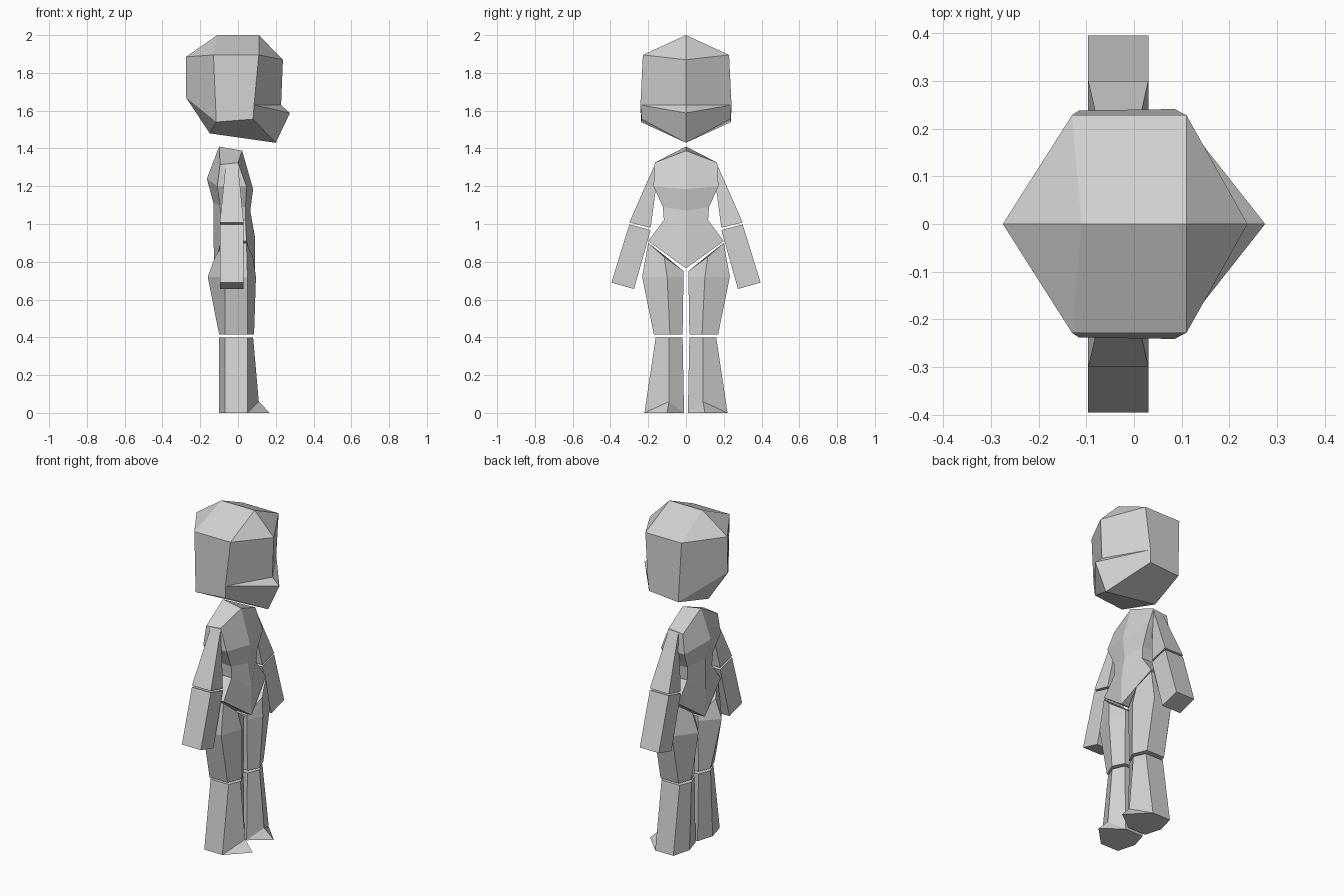
import bpy, bmesh

if "Cube" in bpy.data.objects:
    bpy.data.objects.remove(bpy.data.objects["Cube"])

grey = bpy.data.materials.new("light_grey")
grey.diffuse_color = (0.64, 0.64, 0.64, 1)
grey.use_nodes = True
grey.node_tree.nodes["Principled BSDF"].inputs["Base Color"].default_value = grey.diffuse_color


def make(name, polys):
    """Build a closed flat-shaded solid from polygons given as point lists."""
    bm = bmesh.new()
    for poly in polys:
        bm.faces.new([bm.verts.new(p) for p in poly])
    bmesh.ops.remove_doubles(bm, verts=bm.verts[:], dist=1e-4)
    bmesh.ops.recalc_face_normals(bm, faces=bm.faces[:])
    mesh = bpy.data.meshes.new(name)
    bm.to_mesh(mesh)
    bm.free()
    mesh.materials.append(grey)
    obj = bpy.data.objects.new(name, mesh)
    bpy.context.collection.objects.link(obj)


def flip(polys):
    return [[(x, -y, z) for x, y, z in p] for p in polys]


def loft(rings, closed=True):
    """Skin a stack of rings and cap both ends."""
    polys = [list(rings[0]), list(rings[-1])]
    n = len(rings[0])
    for a, b in zip(rings, rings[1:]):
        for i in range(n if closed else n - 1):
            j = (i + 1) % n
            polys.append([a[i], a[j], b[j], b[i]])
    return polys


def pair(name, rings):
    polys = loft(rings)
    make("left_" + name, polys)
    make("right_" + name, flip(polys))


# Head: named points on one half, mirrored across the middle
P = {
    "crown_back": (-.11, 0, 2.0), "crown_front": (.11, 0, 2.0),
    "brow": (.238, 0, 1.87), "mouth": (.228, 0, 1.63),
    "lip": (.275, 0, 1.588), "chin": (.2, 0, 1.43),
    "nape": (-.15, 0, 1.48), "back_low": (-.275, 0, 1.67),
    "back_high": (-.275, 0, 1.885),
    "a": (-.13, .228, 1.895), "b": (.11, .228, 1.895),
    "c": (.085, .241, 1.63), "d": (.08, .235, 1.555),
    "e": (-.115, .238, 1.54),
}
head = [[P[k] for k in f.split()] for f in (
    "crown_back crown_front b a", "crown_front brow b", "brow mouth c b",
    "mouth lip c", "lip chin d c", "chin nape e d", "nape back_low e",
    "back_low back_high a e", "back_high crown_back a", "a b c d e")]
make("head", head + flip(head))

# Torso: half rings running from spine to side to breastbone
torso = loft([
    [(-.10, 0, 1.41), (-.095, .165, 1.315), (.0, .165, 1.325), (.022, 0, 1.388)],
    [(-.165, 0, 1.24), (-.11, .172, 1.20), (.045, .172, 1.20), (.08, 0, 1.185)],
    [(-.13, 0, 1.11), (-.095, .122, 1.10), (.04, .122, 1.09), (.065, 0, 1.07)],
    [(-.13, 0, .93), (-.09, .117, 1.02), (.04, .117, 1.02), (.09, 0, .93)],
    [(-.125, 0, .765), (-.09, .2, .91), (.045, .2, .91), (.09, 0, .765)],
], closed=False)
make("torso", torso + flip(torso))

# Arms: four-sided, tapering to the shoulder
B, F = -.096, .03
pair("upper_arm", [
    [(-.065, .165, 1.315), (.0, .165, 1.315), (.0, .155, 1.22), (-.065, .155, 1.22)],
    [(B, .3, 1.008), (F, .3, 1.008), (F, .187, .98), (B, .187, .98)]])
pair("forearm", [
    [(B, .3, .998), (F, .3, .998), (F, .187, .968), (B, .187, .968)],
    [(B, .395, .69), (F, .395, .69), (F, .275, .656), (B, .275, .656)]])


def hexagon(z, outer, inner, front, back):
    """Leg ring; front and back are (x, y) of the ridge points."""
    return [(-.07, outer, z), (.05, outer, z), (*front, z),
            (.05, inner, z), (-.07, inner, z), (*back, z)]


# Thighs with a slanted hip cut
pair("thigh", [
    [(-.07, .2, .9), (.045, .2, .9), (.08, .115, .825),
     (.05, .012, .75), (-.07, .012, .75), (-.12, .11, .83)],
    hexagon(.72, .232, .013, (.095, .1), (-.16, .11)),
    hexagon(.415, .17, .018, (.085, .085), (-.1, .09))])

# Lower legs: the ridge bends at the ankle and runs out to the toe
sole = hexagon(0, .22, .01, (.168, .1), (-.1, .11))
ankle = list(sole)
ankle[2] = (.11, .09, .06)
pair("lower_leg", [hexagon(.4, .16, .018, (.08, .09), (-.1, .09)), ankle, sole])
# The ankle cap is internal, so drop it where it appears inside the legs
for side in ("left", "right"):
    mesh = bpy.data.objects[side + "_lower_leg"].data
    mesh.update()
